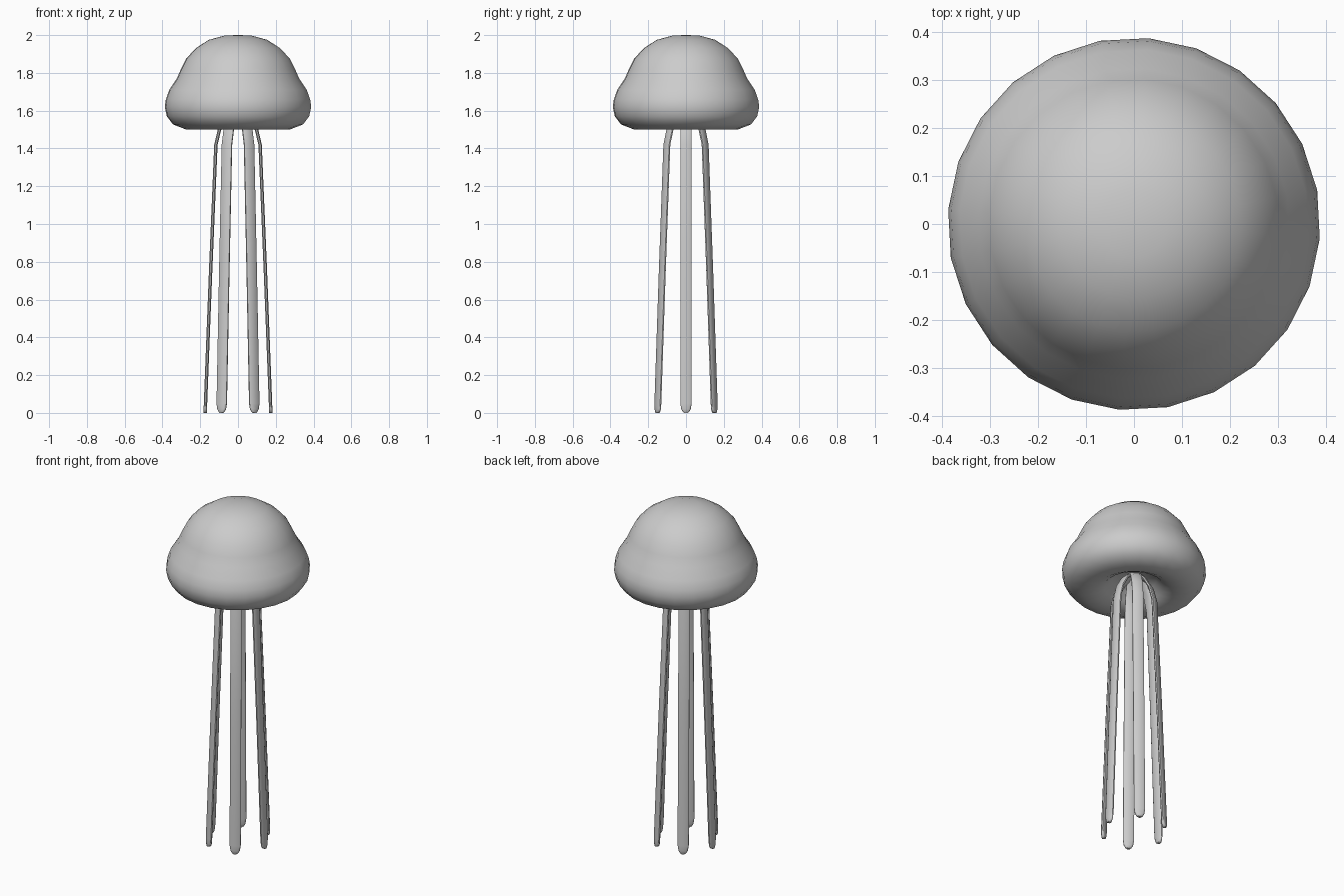
import bpy, bmesh
from math import sin, cos, pi, radians
from mathutils import Vector

old = bpy.data.objects.get("Cube")
if old:
    bpy.data.objects.remove(old, do_unlink=True)

grey = bpy.data.materials.new("soft_grey")
grey.use_nodes = True
grey.diffuse_color = (0.6, 0.6, 0.6, 1)
grey.node_tree.nodes["Principled BSDF"].inputs["Base Color"].default_value = (0.6, 0.6, 0.6, 1)


def finish(bm, name, angle):
    """Turn a bmesh into a smooth shaded, coloured object."""
    bmesh.ops.recalc_face_normals(bm, faces=bm.faces)
    mesh = bpy.data.meshes.new(name)
    bm.to_mesh(mesh)
    bm.free()
    mesh.materials.append(grey)
    obj = bpy.data.objects.new(name, mesh)
    bpy.context.collection.objects.link(obj)
    bpy.ops.object.select_all(action='DESELECT')
    obj.select_set(True)
    bpy.context.view_layer.objects.active = obj
    bpy.ops.object.shade_smooth_by_angle(angle=radians(angle))
    return obj


def skin(bm, rings):
    """Bridge successive vertex loops and return them."""
    loops = [[bm.verts.new(p) for p in ring] for ring in rings]
    for a, b in zip(loops, loops[1:]):
        for i in range(len(a)):
            j = (i + 1) % len(a)
            bm.faces.new((a[i], a[j], b[j], b[i]))
    return loops


# Bell: radius and height from the crown, round the rim, into the hollow
SIDES = 24
profile = [(0.07, 1.998), (0.155, 1.975), (0.225, 1.93), (0.275, 1.875),
           (0.303, 1.82), (0.325, 1.77), (0.365, 1.71), (0.383, 1.66),
           (0.389, 1.62), (0.378, 1.57), (0.345, 1.527), (0.275, 1.50),
           (0.21, 1.505), (0.16, 1.53), (0.12, 1.57), (0.06, 1.59)]
bm = bmesh.new()
turns = [2 * pi * i / SIDES - radians(4.5) for i in range(SIDES)]
loops = skin(bm, [[(r * cos(t), r * sin(t), z) for t in turns] for r, z in profile])
for loop, z in ((loops[0], 2.0), (loops[-1], 1.595)):
    tip = bm.verts.new((0, 0, z))
    for i in range(SIDES):
        bm.faces.new((loop[i], loop[(i + 1) % SIDES], tip))
finish(bm, "bell", 80)

# Tentacles: flat ribbons; each row is radius, height, half width
path = [(0.02, 1.60, 0.03), (0.065, 1.56, 0.03), (0.098, 1.50, 0.03),
        (0.117, 1.42, 0.03), (0.145, 0.75, 0.03), (0.172, 0.05, 0.03),
        (0.173, 0.02, 0.025), (0.174, 0.005, 0.016), (0.174, 0.0, 0.007)]
THICK = 0.009
outline = [(1, 0.4), (0.7, 1), (-0.7, 1), (-1, 0.4),
           (-1, -0.4), (-0.7, -1), (0.7, -1), (1, -0.4)]
for n in range(6):
    a = n * pi / 3
    out, side = Vector((cos(a), sin(a), 0)), Vector((-sin(a), cos(a), 0))
    rings = []
    for k, (r, z, w) in enumerate(path):
        # Tilt each section square to the bend
        p, q = path[max(k - 1, 0)], path[min(k + 1, len(path) - 1)]
        along = (out * (q[0] - p[0]) + Vector((0, 0, q[1] - p[1]))).normalized()
        thin = side.cross(along)
        centre = out * r + Vector((0, 0, z))
        rings.append([centre + side * u * w + thin * v * THICK for u, v in outline])
    bm = bmesh.new()
    loops = skin(bm, rings)
    bm.faces.new(loops[0])
    bm.faces.new(loops[-1])
    finish(bm, f"tentacle_{n + 1}", 50)
